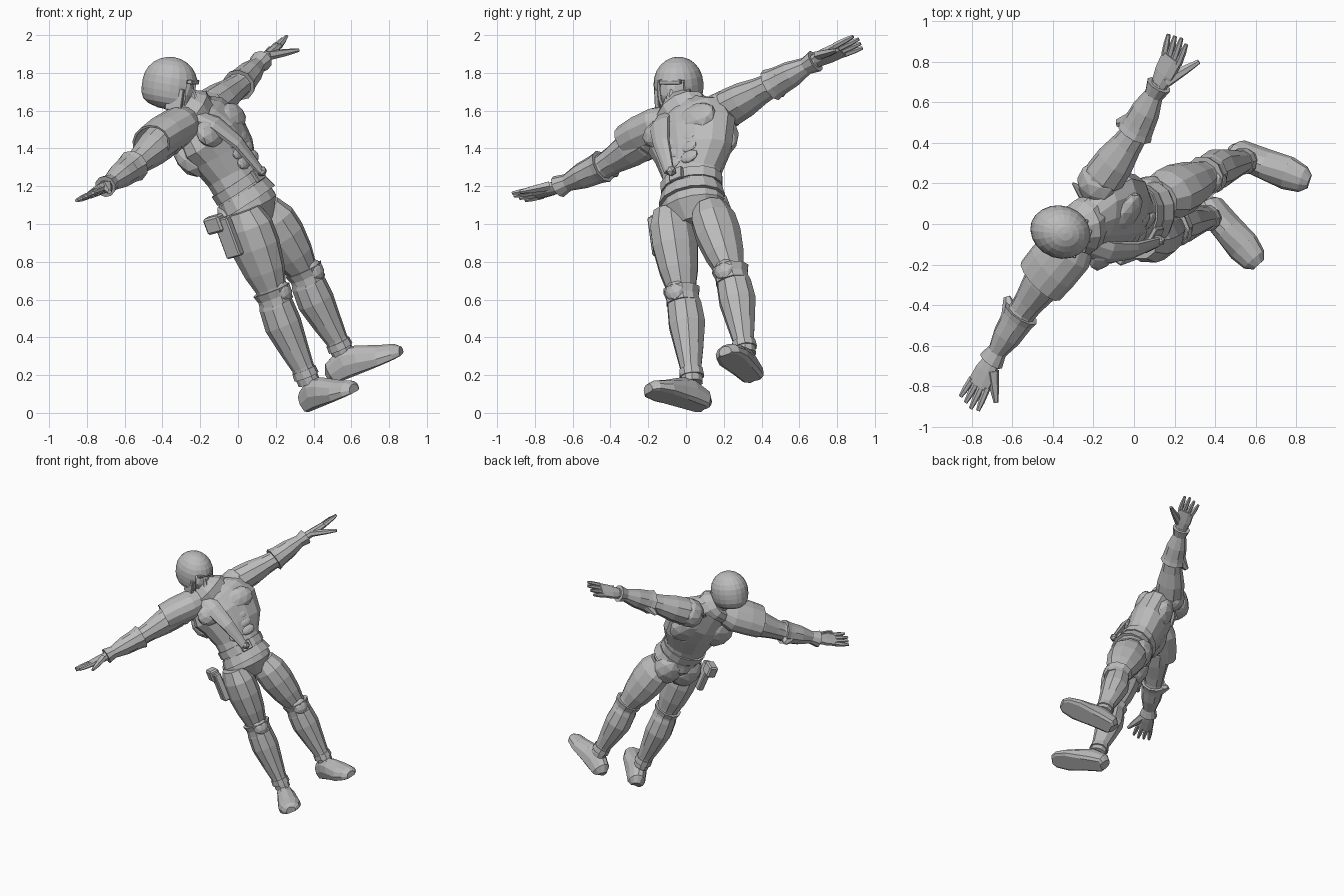
import bpy, bmesh, math
from mathutils import Vector, Matrix

default_cube = bpy.data.objects.get("Cube")
if default_cube:
    bpy.data.objects.remove(default_cube)

grey = bpy.data.materials.new("plain grey")
grey.use_nodes = True
grey.diffuse_color = (0.5, 0.5, 0.5, 1)
grey.node_tree.nodes["Principled BSDF"].inputs["Base Color"].default_value = grey.diffuse_color

# Body directions: the figure leans back and is turned to one side
UP = Vector((-0.54, -0.03, 0.84)).normalized()
LEFT = Vector((0.5, 0.83, 0.27)).normalized()
FORWARD = LEFT.cross(UP).normalized()
LEFT = UP.cross(FORWARD)


def finish(name, bm):
    bmesh.ops.recalc_face_normals(bm, faces=bm.faces)
    mesh = bpy.data.meshes.new(name)
    bm.to_mesh(mesh)
    bm.free()
    mesh.materials.append(grey)
    part = bpy.data.objects.new(name, mesh)
    bpy.context.collection.objects.link(part)
    return part


def loft(name, sections, ref=FORWARD, sides=10, caps=True):
    """Skin elliptical rings; each section is (centre, half width, half depth)."""
    bm = bmesh.new()
    centres = [Vector(s[0]) for s in sections]
    rings = []
    for i, (_, width, depth) in enumerate(sections):
        along = centres[min(i + 1, len(centres) - 1)] - centres[max(i - 1, 0)]
        across = ref.cross(along).normalized()
        out = along.normalized().cross(across)
        ring = []
        for k in range(sides):
            angle = math.tau * (k + 0.5) / sides
            ring.append(bm.verts.new(centres[i] + across * width * math.cos(angle)
                                     + out * depth * math.sin(angle)))
        rings.append(ring)
    for low, high in zip(rings, rings[1:]):
        for k in range(sides):
            j = (k + 1) % sides
            bm.faces.new((low[k], low[j], high[j], high[k]))
    if caps:
        bm.faces.new(rings[0])
        bm.faces.new(rings[-1])
    return finish(name, bm)


def limb(name, start, end, profile, ref=FORWARD, sides=10):
    """Loft along a straight bone; profile rows are (fraction, width, depth, shift)."""
    start, end = Vector(start), Vector(end)
    rows = [(start.lerp(end, t) + ref * shift, w, d) for t, w, d, shift in profile]
    return loft(name, rows, ref, sides)


def placed(centre, size, axes):
    turn = Matrix(axes).transposed().to_4x4()
    return Matrix.Translation(Vector(centre)) @ turn @ Matrix.Diagonal((*size, 1))


def blob(name, centre, size, axes=(LEFT, -FORWARD, UP), detail=2):
    bm = bmesh.new()
    bmesh.ops.create_icosphere(bm, subdivisions=detail, radius=1, matrix=placed(centre, size, axes))
    return finish(name, bm)


def box(name, centre, size, axes=(LEFT, -FORWARD, UP)):
    bm = bmesh.new()
    bmesh.ops.create_cube(bm, size=2, matrix=placed(centre, size, axes))
    bmesh.ops.bevel(bm, geom=bm.edges[:], offset=min(size) * 0.3, segments=1, affect='EDGES')
    return finish(name, bm)


def shell(part, thickness):
    part.modifiers.new("thickness", 'SOLIDIFY').thickness = thickness
    return part


# Torso
loft("torso", [((0.1, 0.05, 1.0), 0.11, 0.09), ((0.06, 0.04, 1.09), 0.18, 0.148),
               ((0.02, 0.03, 1.18), 0.165, 0.135), ((-0.03, 0.03, 1.26), 0.17, 0.13),
               ((-0.08, 0.04, 1.37), 0.23, 0.145), ((-0.14, 0.03, 1.47), 0.265, 0.15),
               ((-0.2, 0.01, 1.55), 0.23, 0.12), ((-0.27, -0.01, 1.63), 0.09, 0.08)], sides=14)
loft("neck", [((-0.25, -0.01, 1.58), 0.08, 0.08), ((-0.35, -0.04, 1.72), 0.07, 0.07)])

# Chest, stomach, back and seat muscles
chest = Vector((-0.16, 0.02, 1.48))
seat = Vector((0.07, 0.04, 1.06))
for side, sign in (("left", 1), ("right", -1)):
    blob(side + "_chest_muscle", chest + LEFT * sign * 0.11 + FORWARD * 0.1, (0.12, 0.055, 0.085))
    blob(side + "_back_muscle", chest + LEFT * sign * 0.13 - FORWARD * 0.07 - UP * 0.05,
         (0.125, 0.075, 0.13))
    blob(side + "_seat_muscle", seat + LEFT * sign * 0.075 - FORWARD * 0.05, (0.115, 0.1, 0.14))
    for row in range(3):
        blob(side + "_stomach_muscle", chest + LEFT * (sign * 0.05 + 0.015)
             + FORWARD * (0.124 - row * 0.004) - UP * (0.11 + row * 0.06),
             (0.055, 0.018, 0.036))

# Belt with buckle and hip wrap
waist = Vector((0.005, 0.03, 1.2))
limb("belt", waist - UP * 0.025, waist + UP * 0.03,
     [(0, 0.175, 0.145, 0), (1, 0.178, 0.143, 0)], sides=14)
limb("hip_wrap", waist - UP * 0.1, waist - UP * 0.035,
     [(0, 0.19, 0.155, 0), (1, 0.172, 0.143, 0)], sides=14)
box("buckle", waist + FORWARD * 0.145, (0.04, 0.012, 0.035))

# Collar, shoulder drape and sash
loft("collar", [((-0.23, 0, 1.56), 0.16, 0.12), ((-0.26, -0.02, 1.6), 0.15, 0.13),
                ((-0.3, -0.03, 1.63), 0.1, 0.1)], sides=12)
shell(loft("shoulder_drape", [((-0.25, -0.03, 1.56), 0.08, 0.08),
                              ((-0.32, -0.12, 1.51), 0.14, 0.11),
                              ((-0.4, -0.21, 1.465), 0.145, 0.108),
                              ((-0.46, -0.28, 1.425), 0.14, 0.1)],
           UP, 14, caps=False), 0.012)
loft("sash", [((-0.24, -0.1, 1.58), 0.06, 0.03), ((-0.12, -0.14, 1.53), 0.065, 0.025),
              ((0, -0.13, 1.43), 0.05, 0.025), ((0.12, -0.09, 1.28), 0.03, 0.015)], sides=8)
blob("sash_knot", (0.125, -0.08, 1.28), (0.03, 0.03, 0.03), detail=1)
limb("back_flap", chest + LEFT * 0.08 + UP * 0.08 - FORWARD * 0.06,
     chest + LEFT * 0.13 + UP * 0.19 - FORWARD * 0.14,
     [(0, 0.06, 0.025, 0), (1, 0.006, 0.006, 0)], sides=6)

# Head with open-faced helmet, its lower half drawn down over the cheeks
FACE = Vector((0.93, -0.32, -0.16)).normalized()
SIDE = Vector((0.32, 0.93, 0)).normalized()
CROWN = FACE.cross(SIDE)
head_axes = (SIDE, -FACE, CROWN)
head = Vector((-0.36, -0.04, 1.745))
bm = bmesh.new()
bmesh.ops.create_uvsphere(bm, u_segments=20, v_segments=12, radius=1)
opening = []
for face in bm.faces:
    spot = face.calc_center_median()
    if (spot.y < -0.3 and -0.95 < spot.z < 0.2 and abs(spot.x) < 0.5) or spot.z < -0.95:
        opening.append(face)
bmesh.ops.delete(bm, geom=opening, context='FACES')
for vert in bm.verts:
    if vert.co.z < 0:
        vert.co.xy *= 1 + 0.35 * vert.co.z ** 2
        vert.co.y += 0.25 * vert.co.z ** 2 * (0.4 - vert.co.y)* -1
bm.transform(placed(head, (0.13, 0.148, 0.14), head_axes))
shell(finish("helmet", bm), 0.014)
blob("face", head + FACE * 0.035 - CROWN * 0.045, (0.095, 0.108, 0.105), head_axes)
blob("chin", head + FACE * 0.1 - CROWN * 0.11, (0.06, 0.05, 0.042), head_axes)
limb("nose", head + FACE * 0.125 - CROWN * 0.015, head + FACE * 0.15 - CROWN * 0.06,
     [(0, 0.01, 0.012, 0), (1, 0.022, 0.02, 0)], FACE, 6)
box("mouth", head + FACE * 0.14 - CROWN * 0.085, (0.032, 0.008, 0.008), head_axes)
box("brow_band", head + FACE * 0.127 + CROWN * 0.028, (0.06, 0.014, 0.012), head_axes)
for side, sign in (("left", 1), ("right", -1)):
    box(side + "_cheek_guard", head + SIDE * sign * 0.088 + FACE * 0.07 - CROWN * 0.075,
        (0.012, 0.045, 0.06), head_axes)

# Legs: shared muscle profiles
thigh_profile = [(-0.05, 0.09, 0.1, 0), (0.15, 0.118, 0.138, 0), (0.4, 0.12, 0.138, 0),
                 (0.7, 0.102, 0.115, 0), (0.9, 0.08, 0.087, 0), (1.05, 0.075, 0.08, 0)]
shin_profile = [(-0.05, 0.075, 0.078, 0), (0.12, 0.094, 0.093, -0.01), (0.35, 0.1, 0.1, -0.015),
                (0.65, 0.078, 0.08, -0.008), (0.9, 0.058, 0.062, 0), (1.1, 0.054, 0.062, 0)]
foot_profile = [(0, 0.035, 0.05), (0.06, 0.062, 0.085), (0.28, 0.07, 0.115), (0.45, 0.075, 0.1),
                (0.72, 0.085, 0.068), (0.92, 0.068, 0.05), (1, 0.035, 0.032)]
legs = {"left": ((0.14, 0.13, 1.07), (0.36, 0.24, 0.73), (0.54, 0.31, 0.35),
                 (0.51, 0.37, 0.16), (0.87, 0.21, 0.31)),
        "right": ((0.03, -0.08, 1.05), (0.19, -0.02, 0.62), (0.36, 0.03, 0.2),
                  (0.38, 0.11, 0.01), (0.62, -0.2, 0.11))}
for side, joints in legs.items():
    hip, knee, ankle, heel, toe = map(Vector, joints)
    limb(side + "_thigh", hip, knee, thigh_profile)
    limb(side + "_shin", knee, ankle, shin_profile)
    shin = (ankle - knee).normalized()
    limb(side + "_knee_cuff", knee - shin * 0.035, knee + shin * 0.045,
         [(0, 0.1, 0.105, 0), (0.5, 0.088, 0.093, 0), (1, 0.09, 0.093, 0)])
    blob(side + "_knee_pad", knee + FORWARD * 0.065, (0.06, 0.04, 0.065))
    limb(side + "_ankle_cuff", knee.lerp(ankle, 0.93), knee.lerp(ankle, 1.02),
         [(0, 0.063, 0.067, 0), (1, 0.066, 0.07, 0)])
    # Boots are pressed flat along the sole
    length = (toe - heel).normalized()
    lift = -(shin - length * shin.dot(length)).normalized()
    boot = loft(side + "_boot", [(heel.lerp(toe, t) + lift * h * 0.4, w, h)
                                 for t, w, h in foot_profile], lift, 12)
    for vert in boot.data.vertices:
        vert.co -= lift * min((vert.co - heel).dot(lift), 0)

# Holster on the right thigh
thigh_up = (Vector(legs["right"][0]) - Vector(legs["right"][1])).normalized()
out = LEFT.cross(thigh_up).normalized()
holster_axes = (thigh_up.cross(out), out, thigh_up)
box("holster", (-0.05, -0.15, 0.93), (0.025, 0.045, 0.11), holster_axes)
box("pouch", (-0.12, -0.14, 1.0), (0.035, 0.05, 0.045), holster_axes)

# Arms, cuffs and hands
upper_profile = [(-0.15, 0.085, 0.085, 0), (0.15, 0.105, 0.1, 0), (0.45, 0.1, 0.092, 0),
                 (0.8, 0.078, 0.072, 0), (1.05, 0.068, 0.064, 0)]
fore_profile = [(-0.05, 0.066, 0.064, 0), (0.2, 0.082, 0.076, 0), (0.5, 0.074, 0.068, 0),
                (0.85, 0.046, 0.044, 0), (1.05, 0.04, 0.034, 0)]
cuff_profile = [(0, 0.094, 0.088, 0), (0.4, 0.085, 0.079, 0), (1, 0.08, 0.072, 0)]
arms = {"left": ((-0.17, 0.2, 1.6), (0, 0.44, 1.73), (0.12, 0.68, 1.86),
                 (0.185, 0.81, 1.92), (0.22, 0.925, 1.97), (0.32, 0.8, 1.92),
                 (0.75, -0.55, 0.5)),
        "right": ((-0.38, -0.19, 1.46), (-0.55, -0.43, 1.31), (-0.7, -0.67, 1.2),
                  (-0.76, -0.785, 1.165), (-0.82, -0.9, 1.14), (-0.68, -0.88, 1.17),
                  (0.75, -0.5, 0.35))}
for side, joints in arms.items():
    shoulder, elbow, wrist, knuckles, tip, thumb, spread = map(Vector, joints)
    limb(side + "_upper_arm", shoulder, elbow, upper_profile, UP)
    limb(side + "_forearm", elbow, wrist, fore_profile, UP)
    blob(side + "_shoulder", shoulder, (0.11, 0.115, 0.105))
    limb(side + "_elbow_cuff", elbow.lerp(wrist, 0.04), elbow.lerp(wrist, 0.3), cuff_profile, UP)
    limb(side + "_elbow_flare", elbow.lerp(wrist, 0.2) - FORWARD * 0.03,
         elbow.lerp(wrist, -0.03) - FORWARD * 0.115,
         [(0, 0.06, 0.05, 0), (1, 0.02, 0.008, 0)], UP, 6)
    limb(side + "_wrist_cuff", elbow.lerp(wrist, 0.8), elbow.lerp(wrist, 1.02),
         [(0, 0.048, 0.044, 0), (1, 0.066, 0.058, 0)], UP)
    reach = (tip - wrist).normalized()
    spread = (spread - reach * spread.dot(reach)).normalized()
    palm_up = spread.cross(reach)
    limb(side + "_palm", wrist - reach * 0.02, knuckles + reach * 0.015,
         [(0, 0.038, 0.032, 0), (0.5, 0.06, 0.029, 0), (1, 0.064, 0.022, 0)], palm_up, 8)
    for finger in range(4):
        offset = finger - 1.5
        limb(side + "_finger", knuckles + spread * offset * 0.031,
             tip + spread * offset * 0.039 - reach * abs(offset - 0.5) * 0.012,
             [(0, 0.018, 0.018, 0), (0.6, 0.016, 0.015, 0), (1, 0.01, 0.009, 0)], palm_up, 6)
    limb(side + "_thumb", wrist + reach * 0.045 + spread * 0.03, thumb,
         [(0, 0.034, 0.027, 0), (0.6, 0.023, 0.019, 0), (1, 0.012, 0.01, 0)], palm_up, 6)
